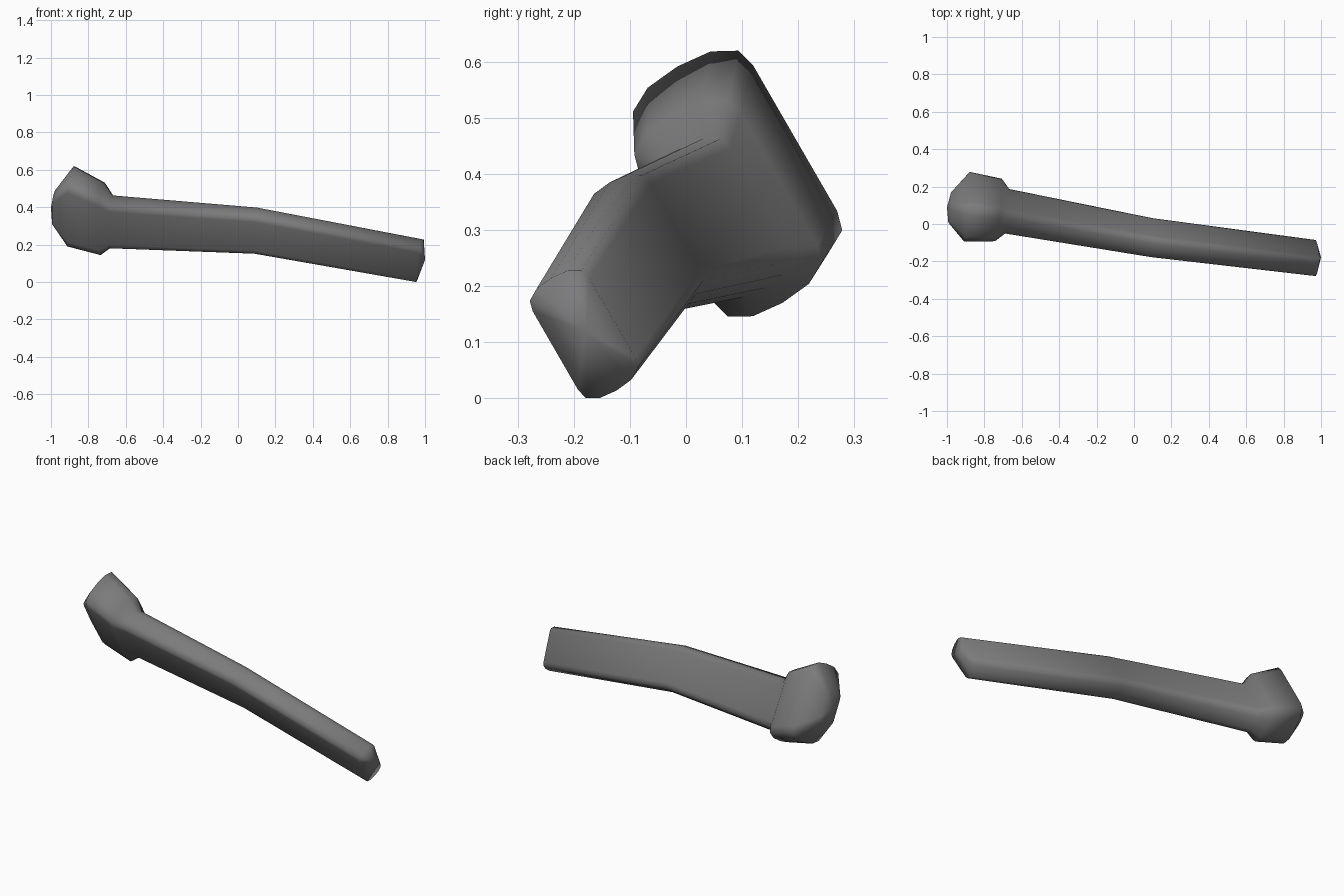
import bpy, bmesh, math

if "Cube" in bpy.data.objects:
    bpy.data.objects.remove(bpy.data.objects["Cube"])

# Directions of the section's short and long axes in the y-z plane
S = (0.866, 0.5)
L = (0.5, -0.866)

# Quarter of the rounded-rectangle section (short, long), mirrored to a full loop
quarter = [(1, 0), (1, 0.7), (0.92, 0.86), (0.55, 0.97), (0, 1)]
upper = quarter + [(-s, l) for s, l in quarter[-2::-1]]
section = upper + [(s, -l) for s, l in upper[-2:0:-1]]

# Stations: centre, width, length, tilt of the section plane in y and z
stations = [
    ((-0.985, 0.088, 0.400), 0.110, 0.175, 0.13, 0.09),   # head face
    ((-0.893, 0.092, 0.405), 0.236, 0.430, 0.13, 0.09),   # widest part of head
    ((-0.725, 0.075, 0.338), 0.210, 0.388, 0.15, 0.07),   # back of head
    ((-0.678, 0.068, 0.322), 0.142, 0.290, 0.14, 0.08),   # neck
    ((0.095, -0.073, 0.275), 0.124, 0.253, 0.10, 0.08),   # bend
    ((0.972, -0.182, 0.114), 0.117, 0.232, 0.116, 0.19),  # grip end
]


def add_ring(bm, c, w, length, ty, tz):
    ring = []
    for s, l in section:
        a, b = s * w / 2, l * length / 2
        dy, dz = a * S[0] + b * L[0], a * S[1] + b * L[1]
        ring.append(bm.verts.new((c[0] + ty * dy + tz * dz, c[1] + dy, c[2] + dz)))
    return ring


def add_cap(bm, ring, tip):
    t = bm.verts.new(tip)
    for i in range(len(ring)):
        bm.faces.new((ring[i], ring[(i + 1) % len(ring)], t))


# Bent handle with flared head, lofted through the stations
bm = bmesh.new()
rings = [add_ring(bm, *st) for st in stations]
for r0, r1 in zip(rings, rings[1:]):
    n = len(r0)
    for i in range(n):
        j = (i + 1) % n
        bm.faces.new((r0[i], r0[j], r1[j], r1[i]))
add_cap(bm, rings[0], (-1.0, 0.088, 0.398))
add_cap(bm, rings[-1], (1.0, -0.178, 0.118))
bmesh.ops.recalc_face_normals(bm, faces=bm.faces)

mesh = bpy.data.meshes.new("handle_with_head")
bm.to_mesh(mesh)
bm.free()
obj = bpy.data.objects.new("handle_with_head", mesh)
bpy.context.collection.objects.link(obj)
bpy.context.view_layer.objects.active = obj
obj.select_set(True)
bpy.ops.object.shade_smooth()

# Dark grey surface
mat = bpy.data.materials.new("dark_grey")
mat.diffuse_color = (0.2, 0.2, 0.205, 1)
mat.use_nodes = True
mat.node_tree.nodes["Principled BSDF"].inputs["Base Color"].default_value = mat.diffuse_color
mesh.materials.append(mat)
